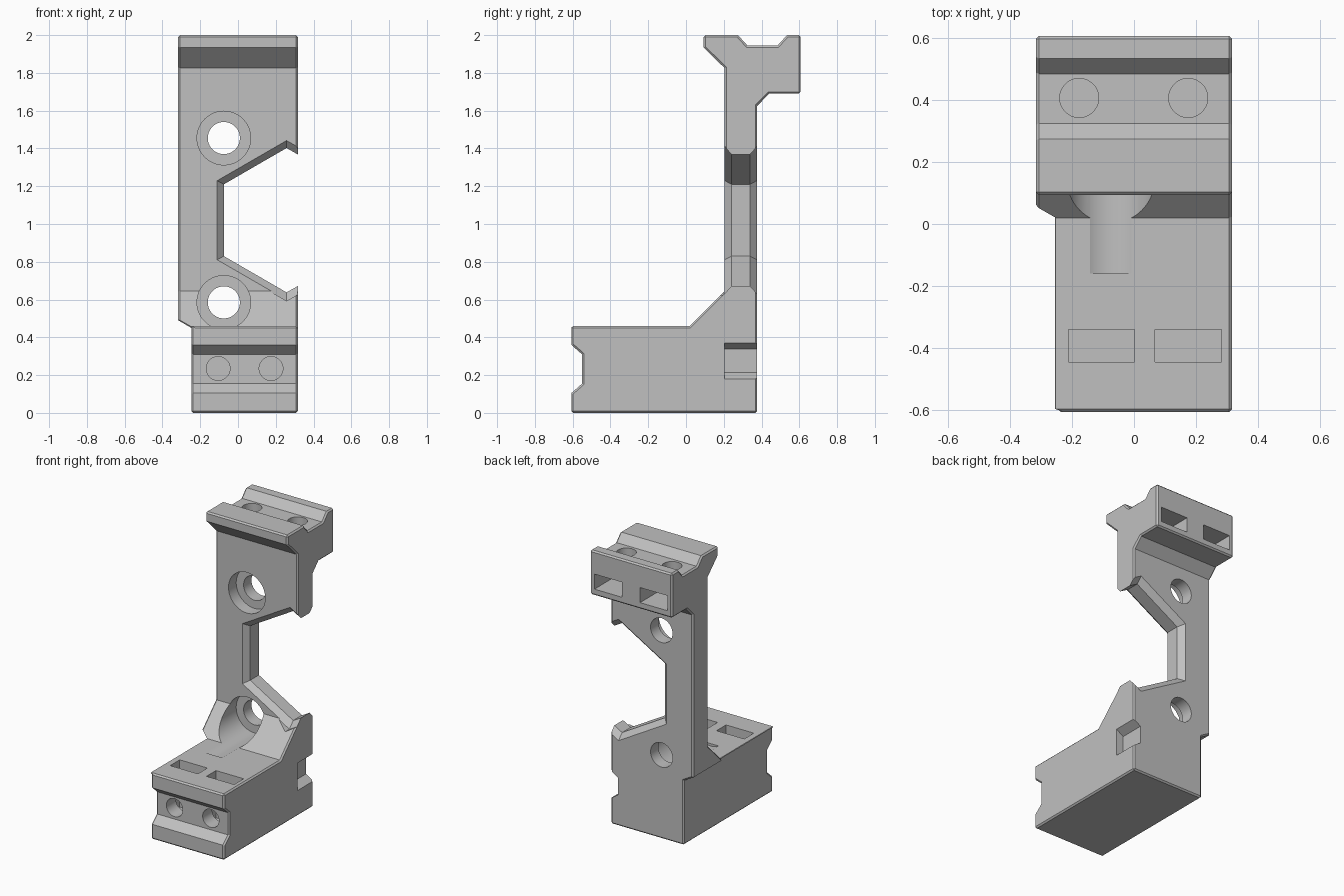
import bpy
import bmesh
import math
from mathutils import Matrix, Vector

if "Cube" in bpy.data.objects:
    bpy.data.objects.remove(bpy.data.objects["Cube"], do_unlink=True)

HALF_W, HALF_D = 0.317, 0.607
BASE_LEFT, BASE_TOP = -0.247, 0.46
PLATE_FRONT, PLATE_BACK = 0.205, 0.377

grey = bpy.data.materials.new("plain grey")
grey.use_nodes = True
COLOUR = (0.53, 0.53, 0.53, 1)
grey.diffuse_color = COLOUR
grey.node_tree.nodes["Principled BSDF"].inputs["Base Color"].default_value = COLOUR


def finish(name, bm):
    bmesh.ops.recalc_face_normals(bm, faces=bm.faces)
    mesh = bpy.data.meshes.new(name)
    bm.to_mesh(mesh)
    bm.free()
    mesh.materials.append(grey)
    obj = bpy.data.objects.new(name, mesh)
    bpy.context.collection.objects.link(obj)
    return obj


def loft(name, sections, place):
    """Join outlines (points, offset) into a closed solid; place maps (a, b, offset) to 3D."""
    bm = bmesh.new()
    rings = [[bm.verts.new(place(a, b, off)) for a, b in pts] for pts, off in sections]
    n = len(rings[0])
    for r, s in zip(rings, rings[1:]):
        for i in range(n):
            j = (i + 1) % n
            bm.faces.new((r[i], r[j], s[j], s[i]))
    bm.faces.new(rings[0])
    bm.faces.new(rings[-1])
    return finish(name, bm)


def along_x(a, b, off):
    return (off, a, b)


def along_y(a, b, off):
    return (a, off, b)


def box(name, lo, hi):
    lo, hi = Vector(lo), Vector(hi)
    bm = bmesh.new()
    bmesh.ops.create_cube(bm, size=1, matrix=Matrix.Translation((lo + hi) / 2)
                          @ Matrix.Diagonal((*(hi - lo), 1)))
    return finish(name, bm)


def rod(name, start, end, radius):
    start, end = Vector(start), Vector(end)
    axis = end - start
    turn = axis.to_track_quat("Z", "Y").to_matrix().to_4x4()
    bm = bmesh.new()
    bmesh.ops.create_cone(bm, cap_ends=True, segments=64, radius1=radius, radius2=radius,
                          depth=axis.length, matrix=Matrix.Translation((start + end) / 2) @ turn)
    return finish(name, bm)


# Side outline of the whole bracket: base, gusset, upright plate and top rail
outline = [
    (-HALF_D, 0), (PLATE_BACK, 0), (PLATE_BACK, 1.625), (0.44, 1.69),
    (HALF_D, 1.69), (HALF_D, 2), (0.535, 2), (0.485, 1.945), (0.325, 1.945),
    (0.275, 2), (0.093, 2), (0.093, 1.935), (PLATE_FRONT, 1.825),
    (PLATE_FRONT, 0.645), (0.02, BASE_TOP), (-HALF_D, BASE_TOP),
    (-HALF_D, 0.36), (-0.55, 0.31), (-0.55, 0.155), (-HALF_D, 0.105),
]
bracket = loft("bracket_body", [(outline, -HALF_W), (outline, HALF_W)], along_x)
cutters = []


def cut(cutter):
    cutter.hide_render = True
    mod = bracket.modifiers.new(cutter.name, "BOOLEAN")
    mod.operation = "DIFFERENCE"
    mod.solver = "EXACT"
    mod.object = cutter
    cutters.append(cutter)


# Narrow the base on one side, with a slanted shoulder under the plate
shoulder = [(-0.5, 0.595), (BASE_LEFT, 0.45), (BASE_LEFT, -0.2), (-0.5, -0.2)]
cut(loft("base_side_cut", [(shoulder, -1), (shoulder, 1)], along_y))

# Thin chamfer on the square outer edges
bevel = bracket.modifiers.new("edge_chamfer", "BEVEL")
bevel.width = 0.01
bevel.segments = 1
bevel.limit_method = "ANGLE"
bevel.angle_limit = math.radians(65)
bevel.use_clamp_overlap = False


# Flared window through the plate, open on one side
def window(half):
    mid = 1.02
    return [(x, mid - h) for x, h in half] + [(x, mid + h) for x, h in reversed(half)]


wide = window([(-0.115, 0.212), (0.257, 0.427), (0.5, 0.29)])
narrow = window([(-0.075, 0.19), (0.257, 0.382), (0.5, 0.245)])
cut(loft("plate_window_cut", [(wide, -0.05), (wide, 0.2), (narrow, 0.242),
                              (narrow, 0.338), (wide, 0.38), (wide, 0.45)], along_y))

# Counterbored bolt holes through the plate
for name, z, front in (("lower", 0.585, -0.16), ("upper", 1.455, 0.1)):
    cut(rod(name + "_counterbore", (-0.075, front, z), (-0.075, 0.29, z), 0.142))
    cut(rod(name + "_bolt_hole", (-0.075, 0.15, z), (-0.075, 0.6, z), 0.085))

# Rail screw holes, each ending in a nut slot
for i, x in enumerate((-0.105, 0.175)):
    cut(box(f"base_nut_slot_{i}", (x - 0.107, -0.445, 0.13), (x + 0.107, -0.34, 0.6)))
    cut(rod(f"base_screw_hole_{i}", (x, -0.8, 0.235), (x, -0.39, 0.235), 0.063))
for i, x in enumerate((-0.177, 0.175)):
    cut(box(f"top_nut_slot_{i}", (x - 0.107, 0.3, 1.735), (x + 0.107, 0.8, 1.84)))
    cut(rod(f"top_screw_hole_{i}", (x, 0.407, 2.2), (x, 0.407, 1.79), 0.063))

# Tapered notch at the rear of the base side
notch_mouth = [(PLATE_FRONT, 0.16), (0.5, 0.16), (0.5, 0.39), (PLATE_FRONT, 0.39)]
notch_floor = [(PLATE_FRONT, 0.215), (0.5, 0.215), (0.5, 0.337), (PLATE_FRONT, 0.337)]
cut(loft("side_notch_cut", [(notch_floor, HALF_W - 0.055), (notch_mouth, HALF_W + 0.03)], along_x))

# Bake the cuts and remove the helpers
bpy.context.view_layer.update()
graph = bpy.context.evaluated_depsgraph_get()
baked = bpy.data.meshes.new_from_object(bracket.evaluated_get(graph))
bracket.modifiers.clear()
bracket.data = baked
baked.materials.clear()
baked.materials.append(grey)
for cutter in cutters:
    bpy.data.objects.remove(cutter, do_unlink=True)

# Smooth bores, crisp edges
for obj in bpy.context.selected_objects:
    obj.select_set(False)
bracket.select_set(True)
bpy.context.view_layer.objects.active = bracket
bpy.ops.object.shade_smooth_by_angle(angle=math.radians(20))
